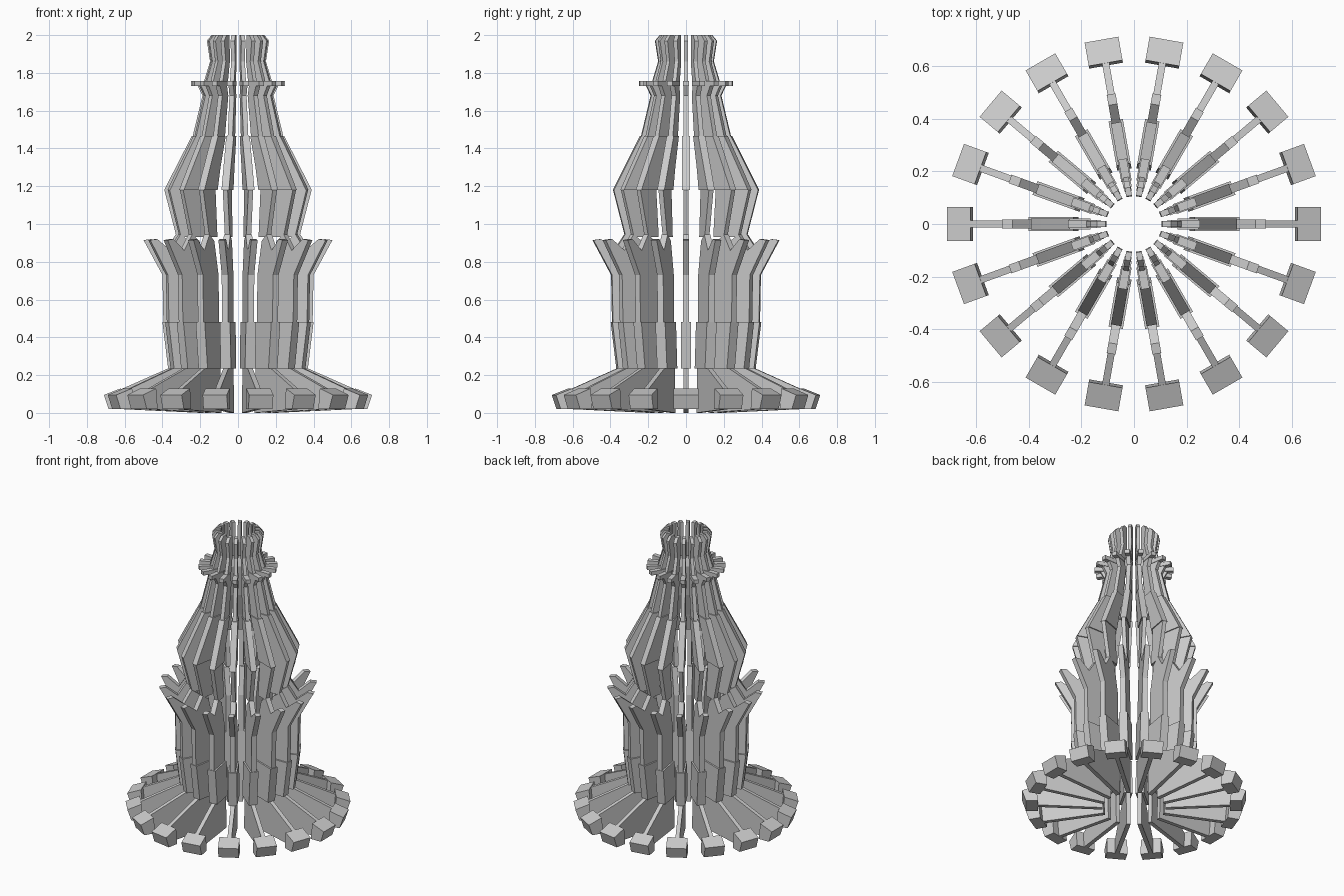
import bpy, bmesh
from math import cos, sin, radians

COUNT = 18


def fin_ring(name, profile, width):
    """Extrude a (radius, height) outline to a flat slab, repeated around z."""
    bm = bmesh.new()
    for i in range(COUNT):
        a = radians(360 / COUNT * i)
        sides = []
        for t in (-width / 2, width / 2):
            sides.append([bm.verts.new((r * cos(a) - t * sin(a),
                                        r * sin(a) + t * cos(a), z))
                          for r, z in profile])
        bm.faces.new(sides[0])
        bm.faces.new(sides[1][::-1])
        n = len(profile)
        for k in range(n):
            m = (k + 1) % n
            bm.faces.new((sides[0][m], sides[0][k], sides[1][k], sides[1][m]))
    bmesh.ops.recalc_face_normals(bm, faces=bm.faces)
    mesh = bpy.data.meshes.new(name)
    bm.to_mesh(mesh)
    bm.free()
    obj = bpy.data.objects.new(name, mesh)
    bpy.context.collection.objects.link(obj)
    return obj


# sloping base fins and the wide blocks at their ends
fin_ring("base_fins", [(0.20, 0.0), (0.62, 0.02), (0.62, 0.125),
                       (0.36, 0.24), (0.21, 0.24)], 0.027)
fin_ring("foot_blocks", [(0.61, 0.02), (0.685, 0.02), (0.71, 0.095),
                         (0.62, 0.13)], 0.13)

# thick lower band
fin_ring("lower_band", [(0.21, 0.235), (0.37, 0.235), (0.40, 0.48),
                        (0.23, 0.48)], 0.055)

# body with flared tip
fin_ring("body_fins", [(0.23, 0.48), (0.395, 0.48), (0.40, 0.73),
                       (0.50, 0.915), (0.46, 0.92), (0.385, 0.86),
                       (0.33, 0.945), (0.28, 0.91), (0.235, 0.73)], 0.034)

# upper body, thicker shoulder, then neck
fin_ring("upper_fins", [(0.24, 0.93), (0.325, 0.93), (0.39, 1.18),
                        (0.26, 1.18)], 0.026)
fin_ring("shoulder_fins", [(0.25, 1.18), (0.39, 1.18), (0.35, 1.26),
                           (0.245, 1.465), (0.165, 1.465),
                           (0.22, 1.30)], 0.040)
fin_ring("neck_fins", [(0.16, 1.465), (0.24, 1.465), (0.188, 1.68),
                       (0.215, 1.735), (0.14, 1.735), (0.125, 1.68)], 0.026)

# collar ring of small blocks
fin_ring("collar_blocks", [(0.14, 1.73), (0.25, 1.73), (0.25, 1.757),
                           (0.14, 1.757)], 0.032)

# crown at the top
fin_ring("crown_fins", [(0.125, 1.755), (0.18, 1.755), (0.148, 1.86),
                        (0.165, 1.97), (0.14, 2.0), (0.108, 2.0),
                        (0.105, 1.86)], 0.022)
